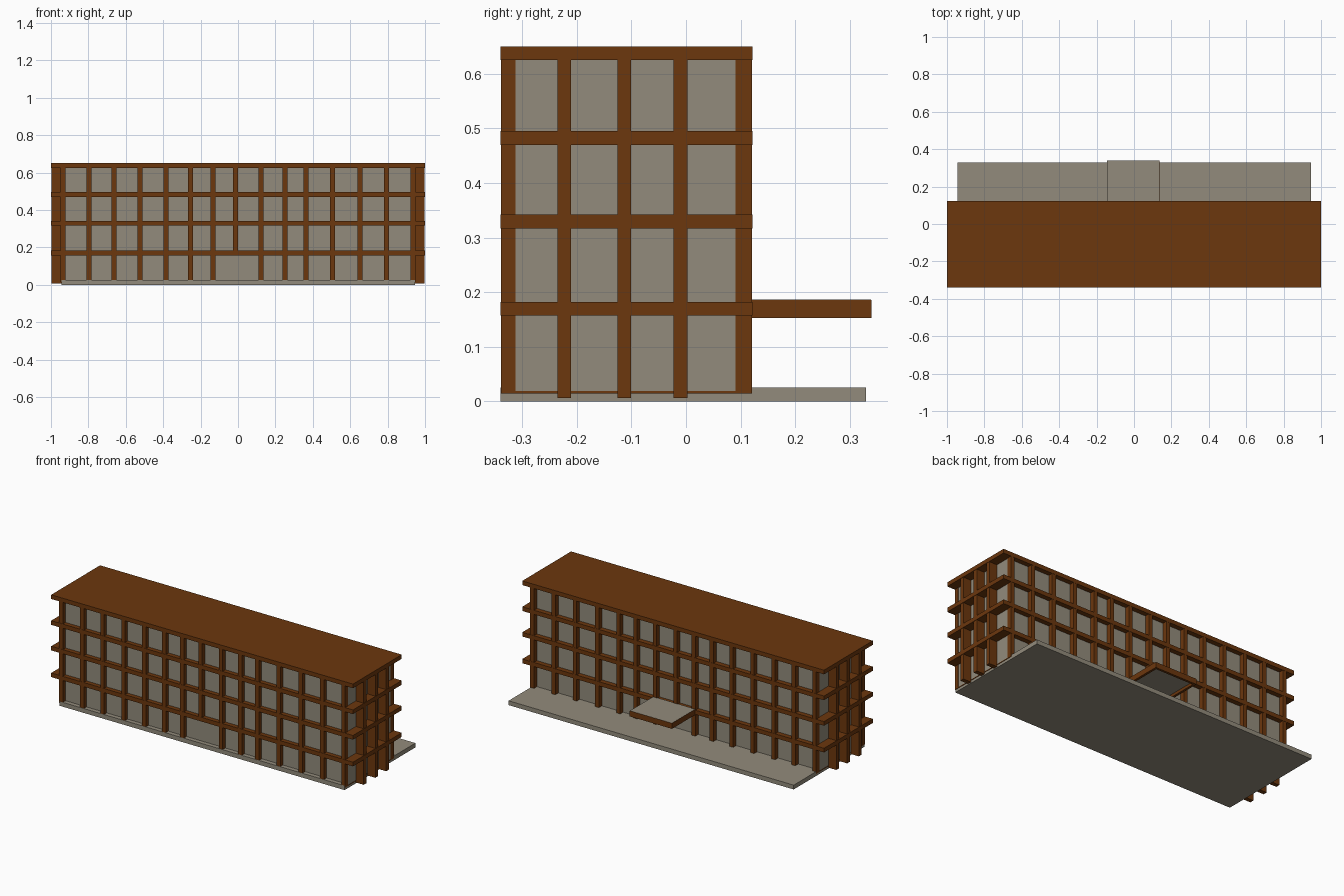
import bpy

if "Cube" in bpy.data.objects:
    bpy.data.objects.remove(bpy.data.objects["Cube"])


def material(name, color):
    m = bpy.data.materials.new(name)
    m.diffuse_color = color
    m.use_nodes = True
    m.node_tree.nodes["Principled BSDF"].inputs["Base Color"].default_value = m.diffuse_color
    return m


BROWN = material("rust_brown", (0.15, 0.038, 0.004, 1))
STONE = material("warm_grey", (0.29, 0.26, 0.20, 1))


def box(name, x, y, z, mat):
    """Axis-aligned box from (min, max) pairs."""
    bpy.ops.mesh.primitive_cube_add(
        size=1, location=[(a + b) / 2 for a, b in (x, y, z)])
    o = bpy.context.object
    o.name = name
    o.scale = [b - a for a, b in (x, y, z)]
    bpy.ops.object.transform_apply(location=False, rotation=False, scale=True)
    o.data.materials.append(mat)
    return o


FRONT, BACK = -0.34, 0.122
WALL_F, WALL_B = -0.314, 0.093
TOP = 0.65

# Ground plinth, reaching out behind the building
box("plinth", (-0.945, 0.945), (FRONT, 0.33), (0, 0.026), STONE)

# Glazed core
box("glazed_core", (-0.946, 0.946), (WALL_F, WALL_B), (0.018, 0.63), STONE)

# Floor slabs and roof, overhanging at both ends
for i, z in enumerate((0.157, 0.317, 0.47)):
    box(f"floor_slab_{i + 1}", (-1, 1), (FRONT, BACK), (z, z + 0.025), BROWN)
box("roof_slab", (-1, 1), (FRONT, BACK), (0.625, TOP), BROWN)

# Long-side fins; the middle one stops above the entrance
fins = (-0.797, -0.663, -0.524, -0.385, -0.254, -0.134, -0.013,
        0.123, 0.251, 0.364, 0.505, 0.652, 0.794)
for side, ys in (("front", (FRONT + 0.001, WALL_F + 0.002)),
                 ("back", (WALL_B - 0.002, BACK - 0.001))):
    for x in fins:
        bottom = 0.16 if x == -0.013 else 0.024
        box(f"{side}_fin", (x - 0.0125, x + 0.0125), ys, (bottom, 0.63), BROWN)
    # Corner columns
    for s in (-1, 1):
        box(f"{side}_corner_column", sorted((s * 0.923, s * 0.948)), ys,
            (0.015, 0.63), BROWN)

# Deep fins and sill on the end walls
for s in (-1, 1):
    for y in (-0.223, -0.113, -0.010):
        box("end_fin", sorted((s * 0.935, s * 0.998)),
            (y - 0.0125, y + 0.0125), (0.006, 0.63), BROWN)
    box("end_sill", sorted((s * 0.93, s * 0.948)), (WALL_F, WALL_B),
        (0.015, 0.019), BROWN)

# Entrance canopy: grey panel set in a brown rim
CX, CY = (-0.145, 0.135), (BACK - 0.005, 0.34)
box("canopy_panel", (CX[0] + 0.001, CX[1] - 0.001), (CY[0], CY[1] - 0.001),
    (0.170, 0.1865), STONE)
box("canopy_rim_front", CX, (CY[1] - 0.014, CY[1]), (0.153, 0.186), BROWN)
for x in (CX[0], CX[1] - 0.014):
    box("canopy_rim_side", (x, x + 0.014), CY, (0.153, 0.186), BROWN)
